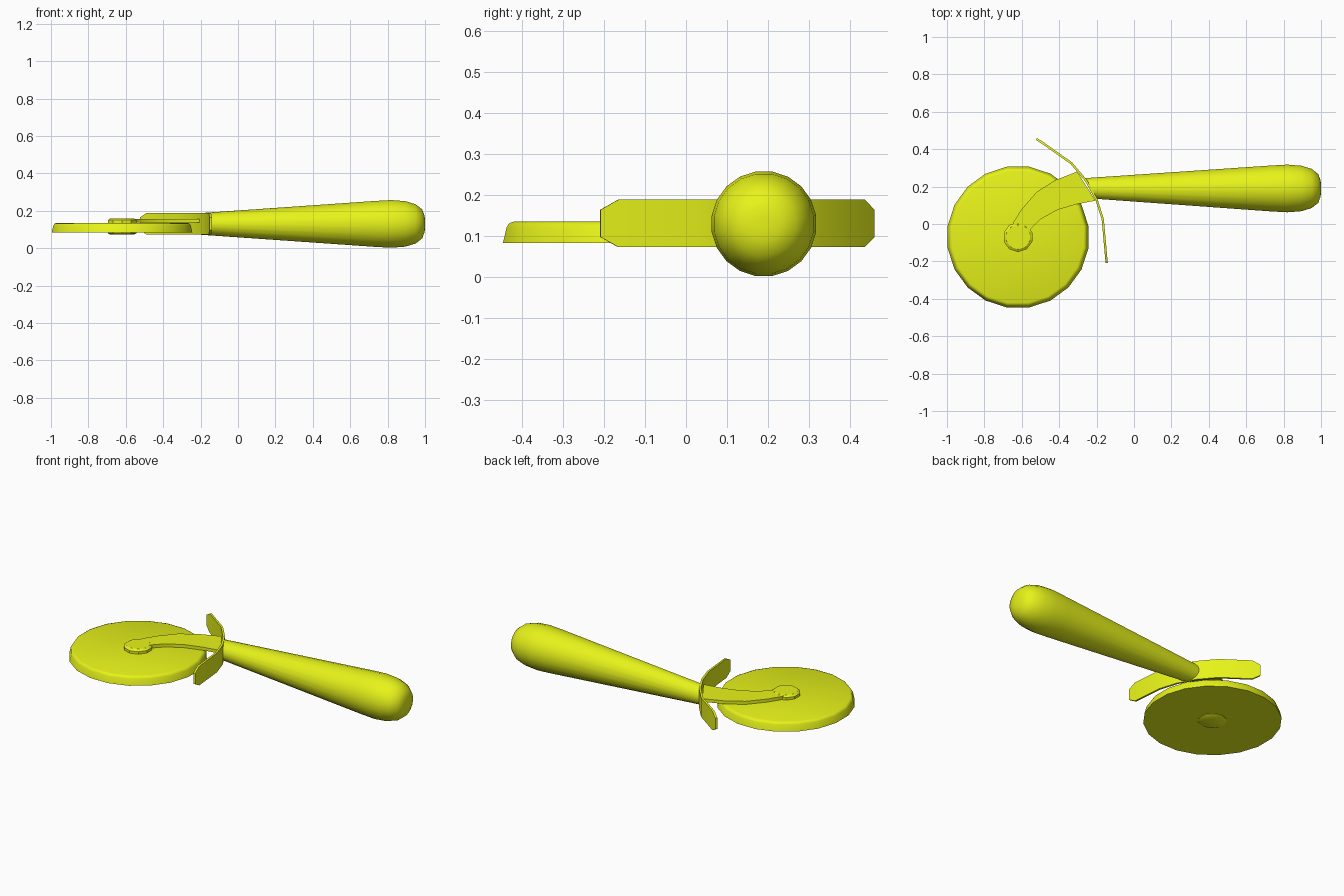
import bpy, bmesh, math
from mathutils import Vector

if "Cube" in bpy.data.objects:
    bpy.data.objects.remove(bpy.data.objects["Cube"])

mat = bpy.data.materials.new("yellow")
mat.diffuse_color = (0.8, 0.9, 0.01, 1)
mat.use_nodes = True
mat.node_tree.nodes["Principled BSDF"].inputs["Base Color"].default_value = mat.diffuse_color


def finish(name, verts, faces, angle=30):
    me = bpy.data.meshes.new(name)
    me.from_pydata(verts, [], faces)
    bm = bmesh.new()
    bm.from_mesh(me)
    bmesh.ops.recalc_face_normals(bm, faces=bm.faces)
    bm.to_mesh(me)
    bm.free()
    me.materials.append(mat)
    me.shade_smooth()
    me.set_sharp_from_angle(angle=math.radians(angle))
    ob = bpy.data.objects.new(name, me)
    bpy.context.collection.objects.link(ob)
    return ob


def lathe(name, profile, n, place, angle=30):
    """Closed solid from (radius, distance along axis) pairs; place maps (u, v, axis) to xyz."""
    verts, faces = [], []
    for r, h in profile:
        for i in range(n):
            a = 2 * math.pi * (i + 0.5) / n
            verts.append(place(r * math.cos(a), r * math.sin(a), h))
    for k in range(len(profile) - 1):
        for i in range(n):
            j = (i + 1) % n
            faces.append((k * n + i, k * n + j, (k + 1) * n + j, (k + 1) * n + i))
    faces += [tuple(range(n)), tuple(range((len(profile) - 1) * n, len(profile) * n))]
    return finish(name, verts, faces, angle)


def sweep(name, rings):
    """Solid through a row of four-cornered sections."""
    verts = [v for ring in rings for v in ring]
    m = len(rings)
    faces = [(k * 4 + i, k * 4 + (i + 1) % 4, k * 4 + 4 + (i + 1) % 4, k * 4 + 4 + i)
             for k in range(m - 1) for i in range(4)]
    faces += [(0, 1, 2, 3), tuple(range(m * 4 - 4, m * 4))]
    return finish(name, verts, faces)


CX, CY = -0.62, -0.07


def upright(u, v, h):
    return (CX + u, CY + v, h)


# cutting wheel with rounded upper rim
lathe("cutting_wheel", [(0.381, 0.083), (0.372, 0.121), (0.366, 0.131), (0.355, 0.135)],
      20, upright, 40)

# axle hub
lathe("axle_hub", [(0.066, 0.073), (0.08, 0.08), (0.08, 0.15), (0.066, 0.16)], 10, upright)

# curved arm from hub to guard
outer = [(-0.66, -0.05), (-0.645, 0.01), (-0.6, 0.08), (-0.52, 0.172), (-0.42, 0.235), (-0.305, 0.28)]
inner = [(-0.57, -0.07), (-0.555, -0.03), (-0.5, 0.025), (-0.41, 0.075), (-0.31, 0.105), (-0.205, 0.125)]
sweep("arm", [((*o, 0.138), (*i, 0.138), (*i, 0.157), (*o, 0.157))
              for o, i in zip(outer, inner)])

# thin bent finger guard with clipped corners
path = [Vector(p) for p in [(-0.522, 0.455), (-0.485, 0.431), (-0.335, 0.325), (-0.255, 0.23),
                            (-0.2, 0.13), (-0.167, 0.025), (-0.15, -0.165), (-0.146, -0.209)]]
rings = []
for k, p in enumerate(path):
    t = (path[min(k + 1, len(path) - 1)] - path[max(k - 1, 0)]).normalized()
    s = Vector((-t.y, t.x)) * 0.006
    h = 0.033 if k in (0, len(path) - 1) else 0.058
    a, b = p + s, p - s
    rings.append(((*a, 0.131 - h), (*b, 0.131 - h), (*b, 0.131 + h), (*a, 0.131 + h)))
sweep("finger_guard", rings)


# tapered round handle, its narrow end slanted to meet the guard
def along_x(u, v, h):
    slant = 0.5 * u if h < 0 else 0
    return (h - slant, 0.19 + u, 0.13 + v)


lathe("handle", [(0.056, -0.232), (0.124, 0.73), (0.129, 0.82), (0.123, 0.895), (0.106, 0.95),
                 (0.078, 0.985), (0.042, 0.998), (0.015, 1.0)], 20, along_x, 40)
